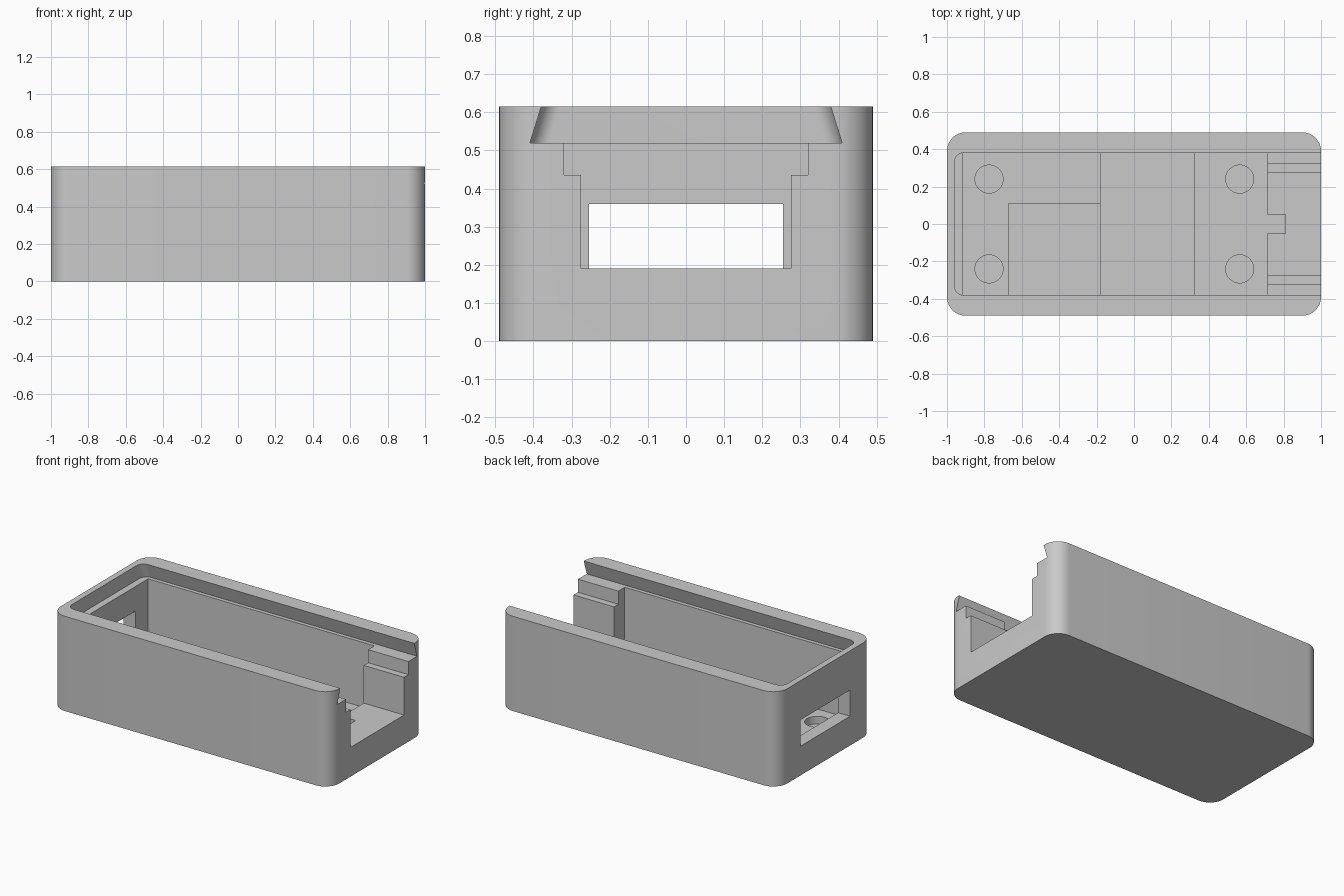
import bpy, bmesh, math

if "Cube" in bpy.data.objects:
    bpy.data.objects.remove(bpy.data.objects["Cube"], do_unlink=True)

grey = bpy.data.materials.new("plain grey")
grey.use_nodes = True
colour = (0.59, 0.59, 0.59, 1)
grey.diffuse_color = colour
grey.node_tree.nodes["Principled BSDF"].inputs["Base Color"].default_value = colour


def outline(x0, x1, y, r, steps=12):
    """Plan outline of a rectangle with rounded corners."""
    points = []
    centres = [(x1 - r, y - r), (x0 + r, y - r), (x0 + r, r - y), (x1 - r, r - y)]
    for corner, (cx, cy) in enumerate(centres):
        for i in range(steps + 1):
            a = math.pi / 2 * (corner + i / steps)
            points.append((cx + r * math.cos(a), cy + r * math.sin(a)))
    return points


def loft(name, low, high, z0, z1):
    """Solid between two plan outlines."""
    bm = bmesh.new()
    a = [bm.verts.new((x, y, z0)) for x, y in low]
    b = [bm.verts.new((x, y, z1)) for x, y in high]
    bm.faces.new(a[::-1])
    bm.faces.new(b)
    for i in range(len(a)):
        j = (i + 1) % len(a)
        bm.faces.new((a[i], a[j], b[j], b[i]))
    mesh = bpy.data.meshes.new(name)
    bm.to_mesh(mesh)
    bm.free()
    mesh.materials.append(grey)
    obj = bpy.data.objects.new(name, mesh)
    bpy.context.collection.objects.link(obj)
    return obj


def block(name, x0, x1, y0, y1, z0, z1):
    plan = [(x1, y1), (x0, y1), (x0, y0), (x1, y0)]
    return loft(name, plan, plan, z0, z1)


def disc(name, x, y, r, z0, z1, sides=40):
    plan = [(x + r * math.cos(i * math.tau / sides), y + r * math.sin(i * math.tau / sides))
            for i in range(sides)]
    return loft(name, plan, plan, z0, z1)


# Outer shell
wall = outline(-1, 1, 0.49, 0.1)
case = loft("case_body", wall, wall, 0, 0.615)
FLOOR, SILL, LEDGE = 0.1, 0.19, 0.52

cutters = [
    # Groove for a sliding lid: slanted sides, upright end
    loft("lid_groove", outline(-0.96, 1.04, 0.41, 0.05),
         outline(-0.96, 1.04, 0.37, 0.05), LEDGE, 0.65),
    # Main cavity and deeper floor pockets
    block("cavity", -0.915, 0.71, -0.385, 0.385, FLOOR, 0.55),
    block("middle_pocket", -0.18, 0.32, -0.385, 0.385, 0.05, 0.3),
    block("side_pocket", -0.67, -0.17, -0.385, 0.11, 0.07, 0.3),
    # Stepped opening in one end, with a small floor notch
    block("end_opening", 0.65, 1.1, -0.275, 0.275, SILL, 0.54),
    block("end_opening_step", 0.65, 1.1, -0.32, 0.32, 0.435, 0.54),
    block("floor_notch", 0.65, 0.81, -0.05, 0.05, FLOOR, 0.25),
    # Window in the other end
    block("end_window", -1.1, -0.85, -0.255, 0.255, SILL, 0.36),
]
# Blind screw holes
for x in (-0.775, 0.565):
    for y in (-0.24, 0.24):
        cutters.append(disc("screw_hole", x, y, 0.075, 0.05, 0.25))

bpy.context.view_layer.objects.active = case
for cutter in cutters:
    cutter.hide_render = True
    mod = case.modifiers.new(cutter.name, "BOOLEAN")
    mod.operation = "DIFFERENCE"
    mod.solver = "EXACT"
    mod.object = cutter
    bpy.ops.object.modifier_apply(modifier=mod.name)
    bpy.data.objects.remove(cutter, do_unlink=True)

# Smooth rounded corners, sharp edges elsewhere
bpy.ops.object.select_all(action="DESELECT")
case.select_set(True)
bpy.ops.object.shade_smooth_by_angle(angle=math.radians(25))
